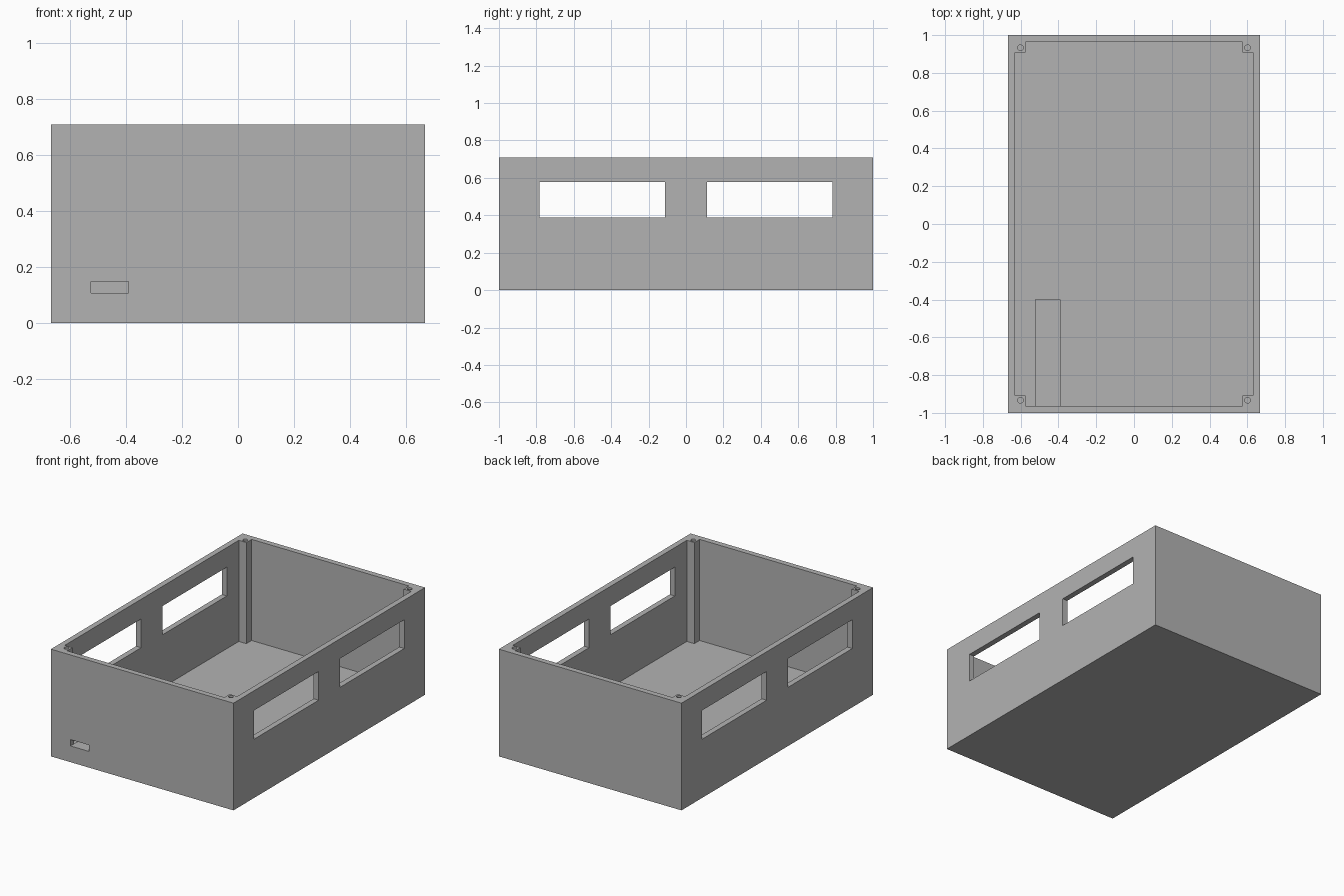
import bpy

# Overall dimensions
HALF_X, HALF_Y, HEIGHT = 0.667, 1.0, 0.708
WALL, FLOOR, POST = 0.037, 0.04, 0.055
IN_X, IN_Y = HALF_X - WALL, HALF_Y - WALL

default = bpy.data.objects.get("Cube")
if default:
    bpy.data.objects.remove(default, do_unlink=True)

grey = bpy.data.materials.new("plain_grey")
grey.use_nodes = True
colour = (0.45, 0.45, 0.45, 1)
grey.diffuse_color = colour
grey.node_tree.nodes["Principled BSDF"].inputs["Base Color"].default_value = colour


def box(name, low, high):
    """Axis-aligned box between two corners."""
    centre = [(a + b) / 2 for a, b in zip(low, high)]
    bpy.ops.mesh.primitive_cube_add(size=1, location=centre)
    obj = bpy.context.object
    obj.name = name
    obj.scale = [b - a for a, b in zip(low, high)]
    bpy.ops.object.transform_apply(location=True, rotation=True, scale=True)
    obj.data.materials.append(grey)
    return obj


def cut(target, cutter):
    """Subtract the cutter from the target, then discard it."""
    cutter.hide_render = True
    mod = target.modifiers.new("cut", "BOOLEAN")
    mod.operation = "DIFFERENCE"
    mod.solver = "EXACT"
    mod.object = cutter
    bpy.context.view_layer.objects.active = target
    bpy.ops.object.modifier_apply(modifier=mod.name)
    bpy.data.objects.remove(cutter, do_unlink=True)


# Open case: two crossed cavities leave a square post in each corner
case = box("case", (-HALF_X, -HALF_Y, 0), (HALF_X, HALF_Y, HEIGHT))
for x, y in ((IN_X, IN_Y - POST), (IN_X - POST, IN_Y)):
    cut(case, box("cavity_cutter", (-x, -y, FLOOR), (x, y, HEIGHT + 0.1)))

# Two windows through both long walls
for y0, y1 in ((-0.783, -0.111), (0.111, 0.783)):
    cut(case, box("window_cutter", (-1, y0, 0.388), (1, y1, 0.578)))

# Small port slot low in the front wall
cut(case, box("slot_cutter", (-0.524, -1.1, 0.107), (-0.39, -0.93, 0.149)))

# Screw holes in the tops of the corner posts
for sx in (-1, 1):
    for sy in (-1, 1):
        bpy.ops.mesh.primitive_cylinder_add(
            vertices=24, radius=0.015, depth=0.3,
            location=(sx * 0.601, sy * 0.933, HEIGHT))
        cut(case, bpy.context.object)

# Raised shelf behind the port slot
box("port_shelf", (-0.524, -IN_Y, FLOOR), (-0.39, -0.4, 0.107))
